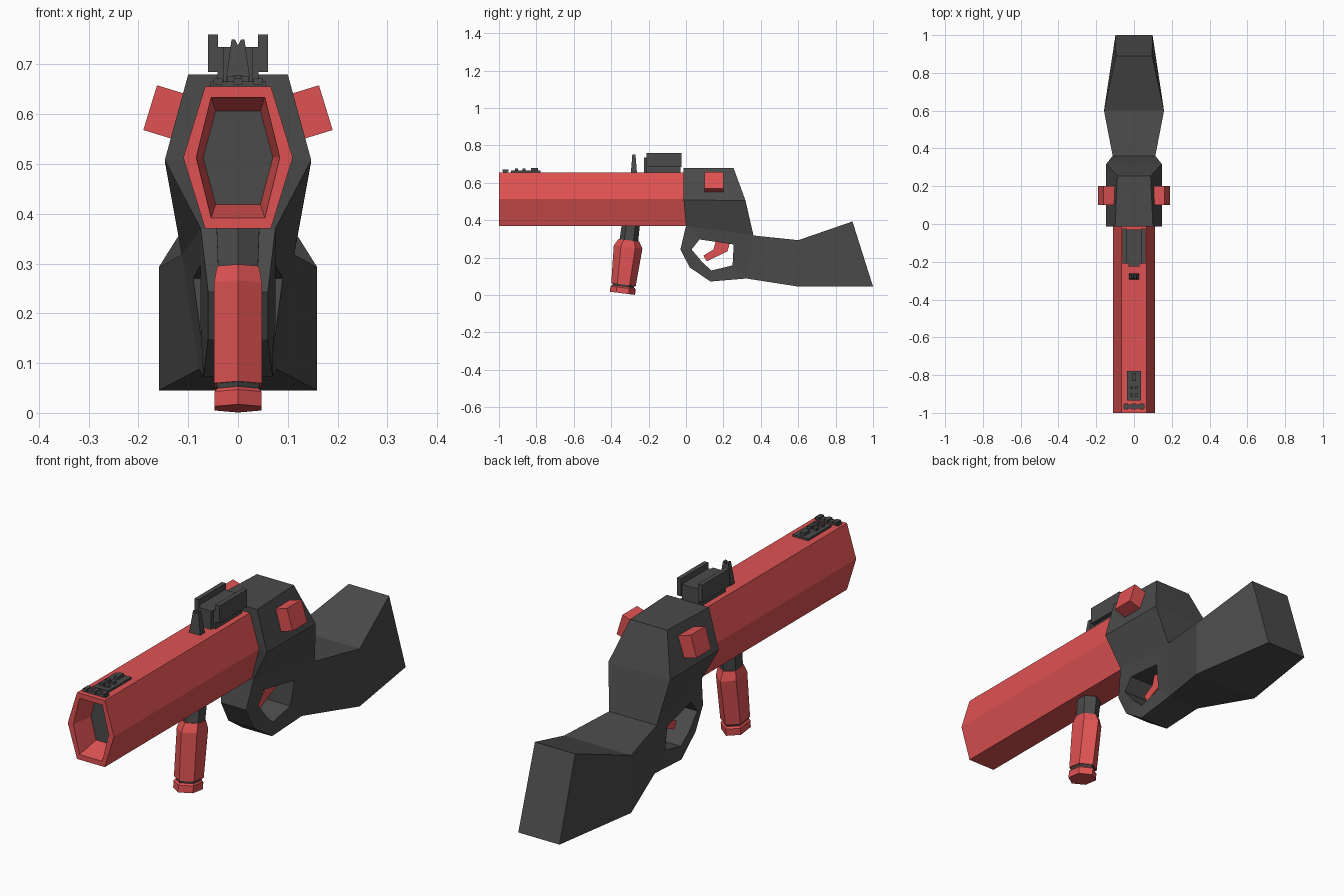
import bpy, bmesh, math
from mathutils import Matrix, Vector

if "Cube" in bpy.data.objects:
    bpy.data.objects.remove(bpy.data.objects["Cube"])


def material(name, rgb):
    m = bpy.data.materials.new(name)
    m.diffuse_color = (*rgb, 1)
    m.use_nodes = True
    m.node_tree.nodes["Principled BSDF"].inputs["Base Color"].default_value = m.diffuse_color
    return m


RED = material("red", (0.74, 0.085, 0.085))
DARK = material("dark_grey", (0.07, 0.07, 0.07))


def finish(name, bm, *mats):
    bmesh.ops.remove_doubles(bm, verts=bm.verts, dist=1e-5)
    bmesh.ops.recalc_face_normals(bm, faces=bm.faces)
    me = bpy.data.meshes.new(name)
    bm.to_mesh(me)
    bm.free()
    for m in mats:
        me.materials.append(m)
    ob = bpy.data.objects.new(name, me)
    bpy.context.collection.objects.link(ob)
    return ob


def loft(name, rings, *mats, end_mat=0):
    """Skin a list of closed rings and cap both ends."""
    bm = bmesh.new()
    vs = [[bm.verts.new(p) for p in r] for r in rings]
    n = len(vs[0])
    for a, b in zip(vs, vs[1:]):
        for i in range(n):
            j = (i + 1) % n
            bm.faces.new((a[i], a[j], b[j], b[i]))
    bm.faces.new(vs[0])
    bm.faces.new(vs[-1]).material_index = end_mat
    return finish(name, bm, *mats)


def stations(name, pairs, mat):
    """Loft through pairs of (y, z, half width) points, mirrored in x."""
    rings = [[(-a[2], a[0], a[1]), (a[2], a[0], a[1]),
              (b[2], b[0], b[1]), (-b[2], b[0], b[1])] for a, b in pairs]
    return loft(name, rings, mat)


def box(bm, x, y, z):
    mat = Matrix.Translation((sum(x) / 2, sum(y) / 2, sum(z) / 2)) @ Matrix.Diagonal(
        (x[1] - x[0], y[1] - y[0], z[1] - z[0], 1))
    bmesh.ops.create_cube(bm, size=1, matrix=mat)


def boxes(name, specs, mat):
    bm = bmesh.new()
    for s in specs:
        box(bm, *s)
    return finish(name, bm, mat)


# Barrel: tall hexagon with a recessed dark muzzle
def hexagon(y, w, t, h):
    return [(t, y, 0.513 + h), (w, y, 0.513), (t, y, 0.513 - h),
            (-t, y, 0.513 - h), (-w, y, 0.513), (-t, y, 0.513 + h)]


loft("barrel", [hexagon(0.02, 0.11, 0.066, 0.143), hexagon(-1, 0.11, 0.066, 0.143),
                hexagon(-1, 0.084, 0.054, 0.121), hexagon(-0.9, 0.07, 0.045, 0.094)],
     RED, DARK, end_mat=1)

# Shared corners of receiver, trigger guard and stock: (y, z, half width)
fore_low, back_low = (0.0, 0.37, 0.075), (0.361, 0.318, 0.113)
hole_front, hole_back = (0.072, 0.297, 0.075), (0.255, 0.27, 0.09)
heel = (0.323, 0.088, 0.078)

stations("receiver", [
    ((-0.013, 0.68, 0.1), (0.254, 0.68, 0.088)),
    ((-0.013, 0.508, 0.147), (0.318, 0.505, 0.147)),
    (fore_low, back_low),
    (hole_front, hole_back)], DARK)
stations("trigger_guard", [
    (fore_low, hole_front),
    ((-0.03, 0.243, 0.06), (0.03, 0.243, 0.075)),
    ((0.02, 0.147, 0.06), (0.088, 0.174, 0.075)),
    ((0.131, 0.072, 0.07), (0.136, 0.131, 0.07)),
    (heel, (0.249, 0.158, 0.075)),
    (back_low, hole_back)], DARK)
stations("stock", [
    (back_low, heel),
    ((0.6, 0.293, 0.159), (0.6, 0.045, 0.159)),
    ((0.89, 0.393, 0.096), (1.0, 0.045, 0.098))], DARK)

# Trigger: extruded side profile
trigger = [(0.24, 0.30), (0.222, 0.233), (0.11, 0.18),
           (0.094, 0.211), (0.147, 0.243), (0.165, 0.31)]
loft("trigger", [[(x, y, z) for y, z in trigger] for x in (-0.022, 0.022)], RED)

# Side knobs standing out of the sloping receiver walls
for side, label in ((-1, "left"), (1, "right")):
    knob = boxes(label + "_knob", [((-0.05, 0.035), (-0.05, 0.05), (-0.047, 0.047))], RED)
    if side < 0:
        knob.data.transform(Matrix.Scale(-1, 4, (1, 0, 0)))
        knob.data.flip_normals()
    knob.data.transform(Matrix.Translation((side * 0.143, 0.15, 0.603))
                        @ Matrix.Rotation(-side * math.radians(17), 4, 'Y'))

# Tilted foregrip: stacked hexagonal sections
tilt = Matrix.Translation((0, -0.34, 0.009)) @ Matrix.Rotation(math.radians(-7), 4, 'X')


def grip(name, profile, mat):
    rings = []
    for h, w, r in profile:
        pts = [(0, -r), (w, -r / 2), (w, r / 2), (0, r), (-w, r / 2), (-w, -r / 2)]
        rings.append([tilt @ Vector((x, y, h)) for x, y in pts])
    loft(name, rings, mat)


grip("foregrip_cap", [(0, 0.047, 0.068), (0.03, 0.047, 0.068), (0.037, 0.042, 0.06)], RED)
grip("foregrip_groove", [(0.033, 0.04, 0.056), (0.05, 0.044, 0.062)], DARK)
grip("foregrip_body", [(0.047, 0.048, 0.066), (0.25, 0.048, 0.077), (0.285, 0.042, 0.056)], RED)
grip("foregrip_neck", [(0.28, 0.04, 0.05), (0.39, 0.044, 0.048)], DARK)

# Rear sight: block with two upright side walls and a front lug
boxes("rear_sight", [
    ((-0.041, 0.041), (-0.21, -0.03), (0.65, 0.735)),
    ((-0.06, -0.04), (-0.21, -0.024), (0.685, 0.76)),
    ((0.04, 0.06), (-0.21, -0.024), (0.685, 0.76)),
    ((-0.03, 0.03), (-0.225, -0.2), (0.65, 0.735))], DARK)

# Tapered post with a notch on top
post = [(-0.027, 0.65), (0.027, 0.65), (0.013, 0.75), (0.006, 0.75),
        (0, 0.738), (-0.006, 0.75), (-0.013, 0.75)]
loft("sight_post", [[(x, y + s * 0.08 * (0.75 - z), z) for x, z in post]
                    for y, s in ((-0.287, -1), (-0.27, 1))], DARK)

# Plate, studs and cross bar above the muzzle
specs = [((-0.037, 0.037), (-0.935, -0.778), (0.65, 0.665)),
         ((-0.055, 0.055), (-0.978, -0.955), (0.65, 0.666)),
         ((-0.01, 0.01), (-0.83, -0.79), (0.66, 0.678))]
specs += [((x - 0.009, x + 0.009), (y - 0.008, y + 0.008), (0.66, 0.676))
          for x in (-0.013, 0.013) for y in (-0.865, -0.905)]
specs += [((x - 0.009, x + 0.009), (-0.982, -0.95), (0.66, 0.672))
          for x in (-0.04, 0, 0.04)]
boxes("muzzle_plate", specs, DARK)
